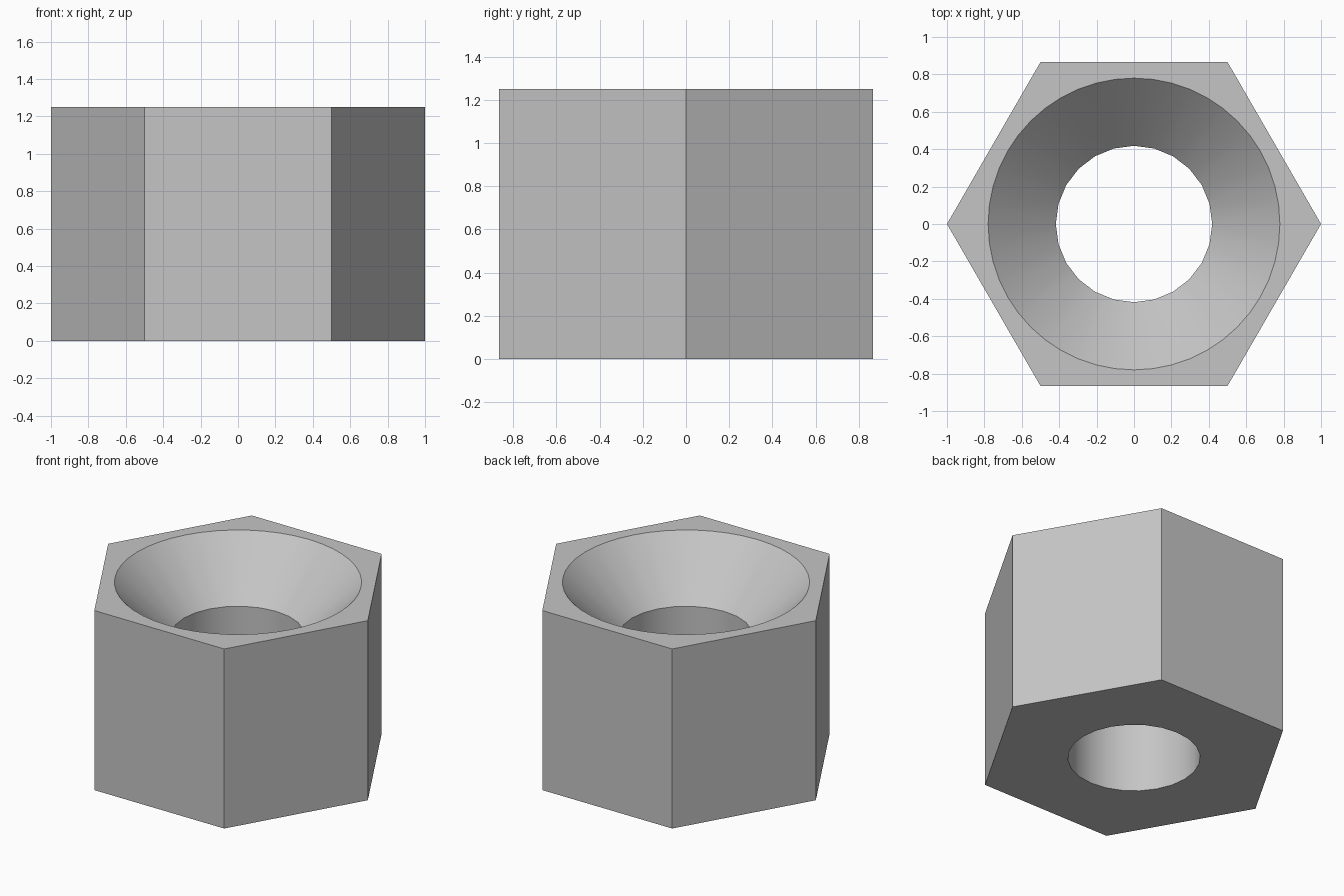
import bpy
import bmesh
from math import cos, sin, tau, radians

cube = bpy.data.objects.get("Cube")
if cube:
    bpy.data.objects.remove(cube, do_unlink=True)

HEIGHT = 1.25
RIM_RADIUS = 0.78
BORE_RADIUS = 0.418
THROAT_Z = HEIGHT - (RIM_RADIUS - BORE_RADIUS)   # 45 degree countersink
BORE_SIDES = 24

# Plain grey metal
grey = bpy.data.materials.new("grey_metal")
grey.use_nodes = True
colour = (0.56, 0.56, 0.56, 1)
grey.diffuse_color = colour
grey.node_tree.nodes["Principled BSDF"].inputs["Base Color"].default_value = colour

bm = bmesh.new()


def ring(radius, z, sides):
    """Closed loop of vertices with its edges."""
    verts = [bm.verts.new((radius * cos(tau * i / sides),
                           radius * sin(tau * i / sides), z)) for i in range(sides)]
    edges = [bm.edges.new((verts[i - 1], verts[i])) for i in range(sides)]
    return verts, edges


def wall(lower, upper):
    """Quads between two loops of equal count."""
    n = len(lower)
    for i in range(n):
        j = (i + 1) % n
        bm.faces.new((lower[i], lower[j], upper[j], upper[i]))


hex_low, hex_low_edges = ring(1, 0, 6)
hex_top, hex_top_edges = ring(1, HEIGHT, 6)
rim, rim_edges = ring(RIM_RADIUS, HEIGHT, BORE_SIDES * 2)
throat, _ = ring(BORE_RADIUS, THROAT_Z, BORE_SIDES)
bore, bore_edges = ring(BORE_RADIUS, 0, BORE_SIDES)

# Hexagonal sides and straight bore
wall(hex_low, hex_top)
wall(bore, throat)

# Conical countersink, finer at the rim than at the throat
for i in range(BORE_SIDES):
    j = (i + 1) % BORE_SIDES
    mid, end = rim[2 * i + 1], rim[2 * j]
    bm.faces.new((throat[i], rim[2 * i], mid))
    bm.faces.new((throat[i], mid, throat[j]))
    bm.faces.new((throat[j], mid, end))

# Flat top and bottom around the hole
for edges, side in ((hex_top_edges + rim_edges, 1), (hex_low_edges + bore_edges, -1)):
    bmesh.ops.triangle_fill(bm, edges=edges, use_beauty=True, normal=(0, 0, side))

bmesh.ops.recalc_face_normals(bm, faces=bm.faces)
mesh = bpy.data.meshes.new("hex_nut")
bm.to_mesh(mesh)
bm.free()
mesh.materials.append(grey)

nut = bpy.data.objects.new("hex_nut", mesh)
bpy.context.collection.objects.link(nut)
bpy.ops.object.select_all(action="DESELECT")
nut.select_set(True)
bpy.context.view_layer.objects.active = nut
bpy.ops.object.shade_smooth_by_angle(angle=radians(30))
